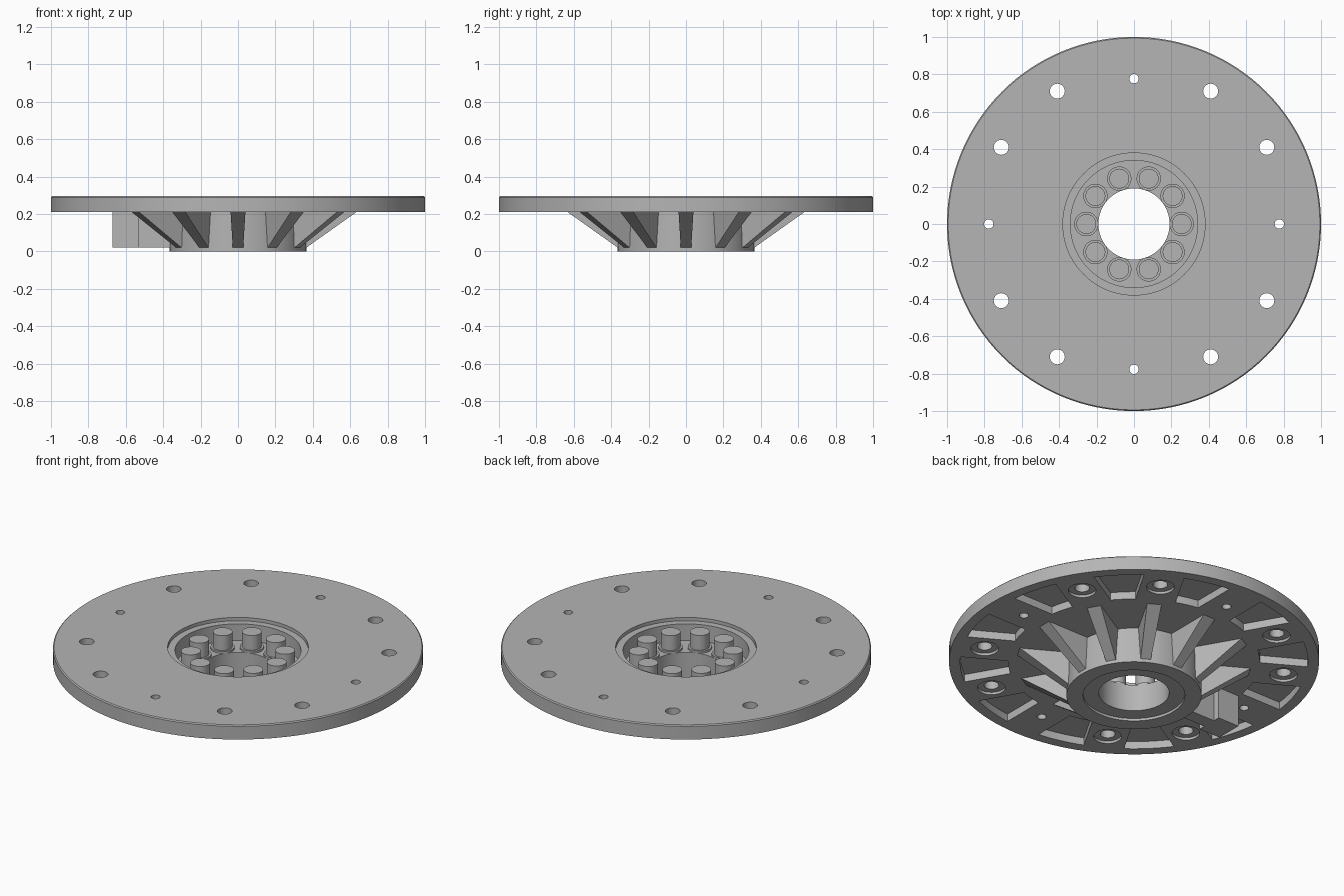
import bpy, bmesh
from math import radians, sin, cos, asin, tau, pi
from mathutils import Matrix, Vector

cube = bpy.data.objects.get("Cube")
if cube:
    bpy.data.objects.remove(cube, do_unlink=True)

metal = bpy.data.materials.new("grey metal")
metal.use_nodes = True
GREY = (0.46, 0.46, 0.46, 1)
metal.diffuse_color = GREY
metal.node_tree.nodes["Principled BSDF"].inputs["Base Color"].default_value = GREY


def lathe(bm, profile, steps, centre=(0, 0), closed=False):
    """Revolve an (r, z) profile around a vertical axis through centre."""
    verts = [bm.verts.new((centre[0] + r, centre[1], z)) for r, z in profile]
    edges = [bm.edges.new(pair) for pair in zip(verts, verts[1:])]
    if closed:
        edges.append(bm.edges.new((verts[-1], verts[0])))
    bmesh.ops.spin(bm, geom=verts + edges, cent=(*centre, 0), axis=(0, 0, 1),
                   angle=tau, steps=steps, use_merge=False)
    bmesh.ops.remove_doubles(bm, verts=bm.verts, dist=1e-5)


def prism(bm, outline, z0, z1):
    """Extrude a flat outline between two heights."""
    low = [bm.verts.new((x, y, z0)) for x, y in outline]
    high = [bm.verts.new((x, y, z1)) for x, y in outline]
    bm.faces.new(low)
    bm.faces.new(high)
    for i in range(len(low)):
        j = (i + 1) % len(low)
        bm.faces.new((low[i], low[j], high[j], high[i]))


def finish(bm, name):
    bmesh.ops.recalc_face_normals(bm, faces=bm.faces)
    mesh = bpy.data.meshes.new(name)
    bm.to_mesh(mesh)
    bm.free()
    ob = bpy.data.objects.new(name, mesh)
    bpy.context.collection.objects.link(ob)
    mesh.materials.append(metal)
    return ob


def smooth(ob):
    ob.data.polygons.foreach_set("use_smooth", [True] * len(ob.data.polygons))
    ob.data.set_sharp_from_angle(angle=radians(30))


def polar(r, a):
    return r * cos(a), r * sin(a)


# Flange disc with hub, stepped recess and central bore
BOTTOM, TOP, HUB, FLOOR = 0.21, 0.295, 0.365, 0.175
bm = bmesh.new()
lathe(bm, [(0.19, 0.015), (0.275, 0.015), (0.275, 0), (HUB, 0), (HUB, BOTTOM),
           (1, BOTTOM), (1, TOP - 0.006), (0.994, TOP), (0.38, TOP),
           (0.38, 0.275), (0.34, 0.275), (0.34, FLOOR), (0.19, FLOOR)],
      128, closed=True)
body = finish(bm, "flange_body")

# Cutters: stepped bolt holes, dowel holes and pockets under the rim
bm = bmesh.new()
for i in range(12):
    a = i * pi / 6
    if i % 3:
        lathe(bm, [(0, 0.15), (0.075, 0.15), (0.075, 0.225), (0.04, 0.225),
                   (0.04, 0.4), (0, 0.4)], 32, polar(0.82, a))
    else:
        lathe(bm, [(0, 0.15), (0.025, 0.15), (0.025, 0.4), (0, 0.4)],
              24, polar(0.777, a))
    outline = []
    for r, order in ((0.94, 1), (0.68, -1)):
        start = asin(0.11 / r)
        span = pi / 6 - 2 * start
        for k in list(range(9))[::order]:
            outline.append(polar(r, a + start + span * k / 8))
    prism(bm, outline, 0.15, 0.255)
cutter = finish(bm, "hole_cutter")
cutter.hide_render = True

mod = body.modifiers.new("holes", 'BOOLEAN')
mod.operation = 'DIFFERENCE'
mod.solver = 'EXACT'
mod.object = cutter
graph = bpy.context.evaluated_depsgraph_get()
body.data = bpy.data.meshes.new_from_object(body.evaluated_get(graph))
body.modifiers.clear()
bpy.data.objects.remove(cutter, do_unlink=True)
smooth(body)

# Tapered ribs around the hub, leaving out the one the lug replaces
for i in range(12):
    if i == 6:
        continue
    bm = bmesh.new()
    for side in (-1, 1):
        for r, w, z in ((0.35, 0.028, 0.02), (HUB, 0.028, 0.02),
                        (0.35, 0.04, 0.215), (0.64, 0.04, 0.215)):
            bm.verts.new((r, side * w, z))
    bmesh.ops.convex_hull(bm, input=bm.verts)
    bmesh.ops.dissolve_limit(bm, angle_limit=0.01, verts=bm.verts, edges=bm.edges)
    bm.transform(Matrix.Rotation(i * pi / 6, 4, 'Z'))
    finish(bm, f"rib_{i + 1}")

# Lug: narrow arm ending in a wider block
bm = bmesh.new()
for x0, x1, w in ((-0.53, -0.35, 0.04), (-0.67, -0.53, 0.08)):
    prism(bm, [(x0, -w), (x1, -w), (x1, w), (x0, w)], 0.022, 0.215)
finish(bm, "lug")

# Ring of pins with collars standing in the recess
for i in range(10):
    bm = bmesh.new()
    lathe(bm, [(0, FLOOR - 0.01), (0.065, FLOOR - 0.01), (0.065, FLOOR + 0.012),
               (0.053, FLOOR + 0.012), (0.053, 0.275), (0, 0.275)],
          32, polar(0.255, i * tau / 10))
    smooth(finish(bm, f"pin_{i + 1}"))
